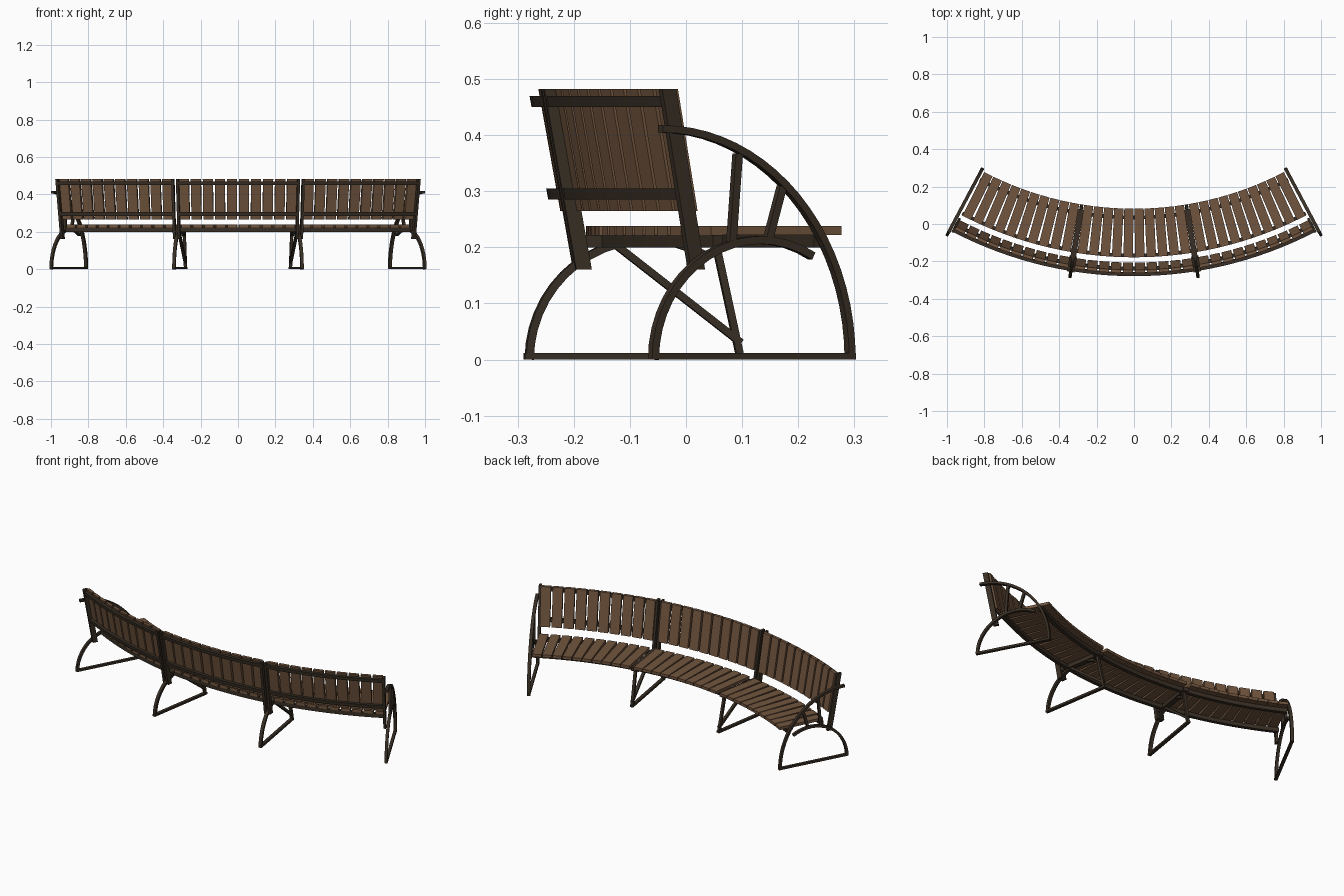
import bpy, bmesh
from math import sin, cos, radians, pi, hypot

if "Cube" in bpy.data.objects:
    bpy.data.objects.remove(bpy.data.objects["Cube"])

CY = 1.82          # centre of the bench's curve lies at (0, CY)


def material(name, col):
    m = bpy.data.materials.new(name)
    m.diffuse_color = (*col, 1)
    m.use_nodes = True
    m.node_tree.nodes["Principled BSDF"].inputs["Base Color"].default_value = m.diffuse_color
    return m


WOOD = material("wood", (0.165, 0.09, 0.048))
METAL = material("dark_metal", (0.04, 0.028, 0.018))


def sweep(bm, poly, rings):
    """Skin a (r, z) polygon through rings of (angle in degrees, sideways shift)."""
    rows = []
    for deg, t in rings:
        a = radians(deg)
        rows.append([bm.verts.new((r * sin(a) + t * cos(a), CY - r * cos(a) + t * sin(a), z))
                     for r, z in poly])
    n = len(poly)
    for p, q in zip(rows, rows[1:]):
        for i in range(n):
            bm.faces.new((p[i], p[(i + 1) % n], q[(i + 1) % n], q[i]))
    return rows


def prism(bm, poly, deg, width):
    a, b = sweep(bm, poly, [(deg, -width / 2), (deg, width / 2)])
    if len(poly) == 4:
        bm.faces.new(a)
        bm.faces.new(b)
    else:                                   # ribbon outline: cap with quads
        n = len(poly)
        for v in (a, b):
            for i in range(n // 2 - 1):
                bm.faces.new((v[i], v[i + 1], v[n - 2 - i], v[n - 1 - i]))


def curved(bm, poly, a0, a1, n=10):
    rows = sweep(bm, poly, [(a0 + (a1 - a0) * i / n, 0) for i in range(n + 1)])
    bm.faces.new(rows[0])
    bm.faces.new(rows[-1])


def ribbon(pts, th):
    """Outline of a bar of thickness th along (r, z) points."""
    left, right = [], []
    for i, (x, z) in enumerate(pts):
        p, q = pts[max(i - 1, 0)], pts[min(i + 1, len(pts) - 1)]
        dx, dz = q[0] - p[0], q[1] - p[1]
        k = th / 2 / hypot(dx, dz)
        left.append((x - dz * k, z + dx * k))
        right.append((x + dz * k, z - dx * k))
    return left + right[::-1]


def arc(c, a, b, d0, d1, n):
    return [(c + a * cos(radians(d0 + (d1 - d0) * i / n)),
             b * sin(radians(d0 + (d1 - d0) * i / n))) for i in range(n + 1)]


def box(r0, r1, z0, z1):
    return [(r0, z0), (r1, z0), (r1, z1), (r0, z1)]


def lean(z, off=0):
    return 2.026 + 0.18 * (z - 0.265) + off


def leaning(z0, z1, o0, o1):
    return [(lean(z0, o0), z0), (lean(z0, o1), z0), (lean(z1, o1), z1), (lean(z1, o0), z1)]


def finish(bm, name, mat):
    bmesh.ops.recalc_face_normals(bm, faces=bm.faces)
    me = bpy.data.meshes.new(name)
    bm.to_mesh(me)
    bm.free()
    me.materials.append(mat)
    ob = bpy.data.objects.new(name, me)
    bpy.context.collection.objects.link(ob)


# Three bench sections
for label, a0, a1 in (("left", -27.5, -9.6), ("middle", -8.9, 8.9), ("right", 9.6, 27.5)):
    seat, back = bmesh.new(), bmesh.new()
    step = (a1 - a0) / 10
    for i in range(10):
        a = a0 + step * (i + 0.5)
        prism(seat, box(1.738, 1.998, 0.222, 0.238), a, 0.050)
        prism(back, leaning(0.265, 0.482, 0, 0.018), a, 0.054)
    finish(seat, label + "_seat_slats", WOOD)
    finish(back, label + "_back_slats", WOOD)

    # Curved rails behind the back and under the seat
    rails = bmesh.new()
    curved(rails, leaning(0.450, 0.470, 0.018, 0.036), a0, a1)
    curved(rails, leaning(0.285, 0.305, 0.018, 0.036), a0, a1)
    curved(rails, box(1.978, 1.998, 0.200, 0.222), a0, a1)
    curved(rails, box(1.775, 1.795, 0.200, 0.222), a0, a1)
    finish(rails, label + "_rails", METAL)

    # Posts at both ends of each section
    posts = bmesh.new()
    for a in (a0, a1):
        prism(posts, leaning(0.160, 0.482, 0.010, 0.038), a, 0.014)
    finish(posts, label + "_back_posts", METAL)

LEG = arc(1.914, 0.213, 0.213, 0, 120, 16)

for side, s in (("left", -1), ("right", 1)):
    # End frame: base bar, arched leg, sweeping arm and two arm supports
    bm = bmesh.new()
    a = 28.0 * s
    prism(bm, box(1.722, 2.13, 0, 0.012), a, 0.016)
    prism(bm, ribbon(LEG, 0.014), a, 0.016)
    prism(bm, ribbon(arc(2.113, -0.383, 0.411, 0, 90, 20), 0.013), a, 0.018)
    prism(bm, ribbon([(1.970, 0.205), (1.957, 0.367)], 0.014), a, 0.014)
    prism(bm, ribbon([(1.897, 0.210), (1.868, 0.308)], 0.014), a, 0.014)
    finish(bm, side + "_end_frame", METAL)

    # Intermediate frame: base bar, arched back leg, front leg, brace, seat beam
    bm = bmesh.new()
    a = 9.25 * s
    prism(bm, box(1.738, 2.136, 0, 0.012), a, 0.018)
    prism(bm, ribbon(LEG, 0.014), a, 0.018)
    prism(bm, ribbon([(1.790, 0.205), (1.746, 0.004)], 0.013), a, 0.016)
    prism(bm, ribbon([(1.968, 0.202), (1.745, 0.030)], 0.013), a, 0.016)
    prism(bm, box(1.765, 2.045, 0.200, 0.222), a, 0.030)
    finish(bm, side + "_inner_frame", METAL)
